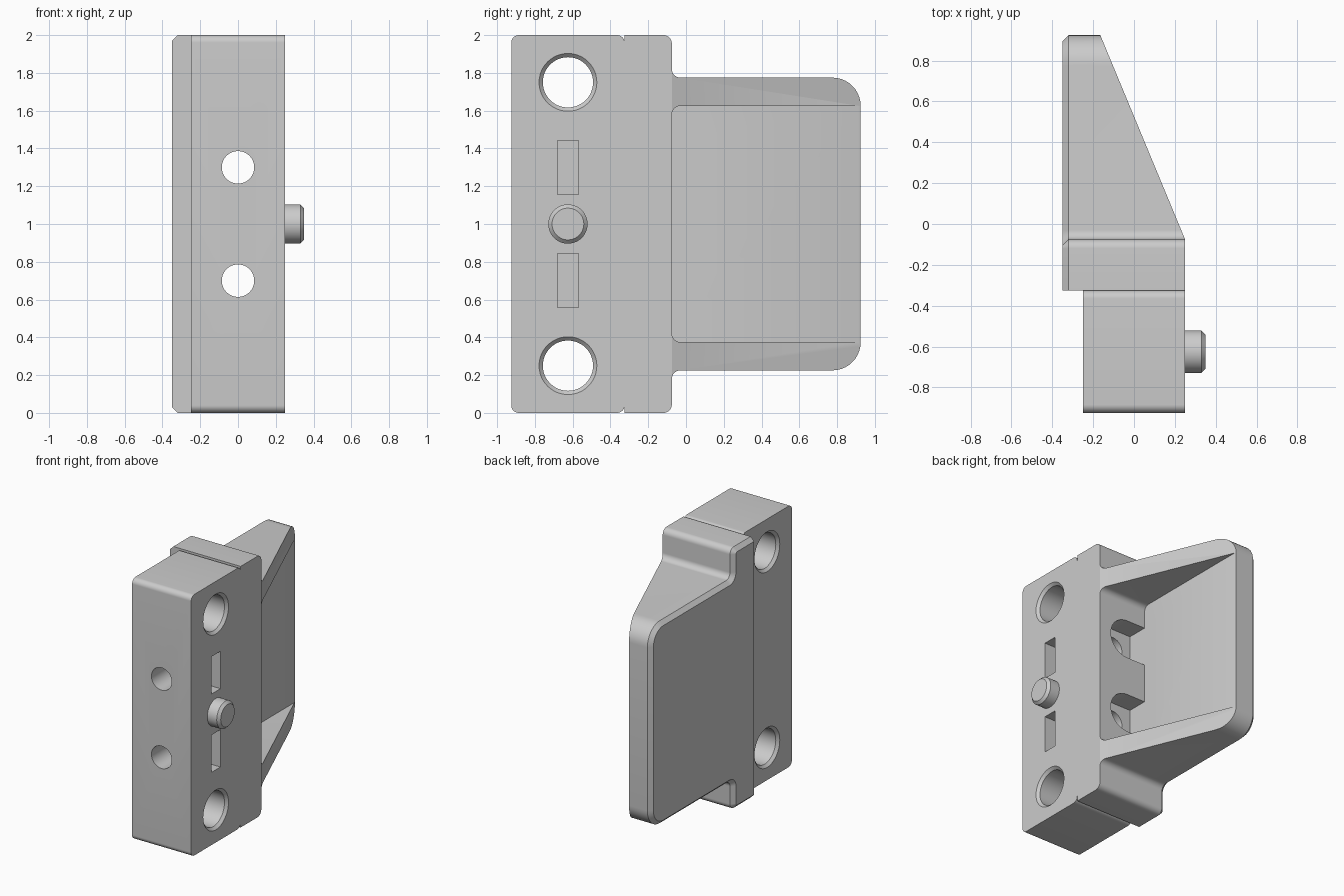
import bpy, bmesh
from math import cos, sin, pi
from mathutils import Vector

if "Cube" in bpy.data.objects:
    bpy.data.objects.remove(bpy.data.objects["Cube"])


def loft(name, rings):
    """Closed solid through matching rings of 3D points."""
    bm = bmesh.new()
    rows = [[bm.verts.new(p) for p in ring] for ring in rings]
    n = len(rows[0])
    for a, b in zip(rows, rows[1:]):
        for i in range(n):
            j = (i + 1) % n
            bm.faces.new((a[i], a[j], b[j], b[i]))
    bm.faces.new(rows[0])
    bm.faces.new(rows[-1])
    bmesh.ops.recalc_face_normals(bm, faces=bm.faces)
    mesh = bpy.data.meshes.new(name)
    bm.to_mesh(mesh)
    bm.free()
    ob = bpy.data.objects.new(name, mesh)
    bpy.context.collection.objects.link(ob)
    return ob


def fillet(path, steps=10):
    """Rounded inner corners (u, v, radius) of a right-angled open path, ends dropped."""
    out = []
    for a, b, c in zip(path, path[1:], path[2:]):
        p, r = Vector(b[:2]), b[2]
        d1 = (Vector(a[:2]) - p).normalized()
        d2 = (Vector(c[:2]) - p).normalized()
        for k in range(steps + 1):
            t = k / steps * pi / 2
            out.append(p + d1 * r * (1 - sin(t)) + d2 * r * (1 - cos(t)))
    return [tuple(p) for p in out]


def outline(c):
    """Side outline in y, z; c insets the pad and plate for the back chamfer."""
    y, z, e = -0.075 - c, 1.775 - c, 0.925 - c
    half = fillet([(-0.925, 1), (-0.925, 2, 0.04), (-0.325, 2, 0.04), (-0.325, 1)])
    half.append((-0.325, 2 - c))
    half += fillet([(-0.325, 2 - c), (y, 2 - c, 0.045 - c), (y, z, 0.045 + c),
                    (e, z, 0.15 - c), (e, 1)])
    return half + [(u, 2 - v) for u, v in reversed(half)]


def along_x(pts, x):
    return [(x, u, v) for u, v in pts]


def circle(u, v, r, n=48):
    return [(u + r * cos(2 * pi * i / n), v + r * sin(2 * pi * i / n)) for i in range(n)]


def round_x(name, y, z, profile):
    """Turned shape about an x axis from (x, radius) pairs."""
    return loft(name, [along_x(circle(y, z, r), x) for x, r in profile])


def box(name, lo, hi):
    flat = [(lo[1], lo[2]), (hi[1], lo[2]), (hi[1], hi[2]), (lo[1], hi[2])]
    return loft(name, [along_x(flat, lo[0]), along_x(flat, hi[0])])


def cut(target, cutter):
    cutter.hide_render = True
    m = target.modifiers.new("cut", 'BOOLEAN')
    m.operation, m.solver, m.object = 'DIFFERENCE', 'EXACT', cutter
    bpy.context.view_layer.objects.active = target
    bpy.ops.object.modifier_apply(modifier=m.name)
    bpy.data.objects.remove(cutter, do_unlink=True)


def smooth(ob):
    bpy.ops.object.select_all(action='DESELECT')
    ob.select_set(True)
    bpy.context.view_layer.objects.active = ob
    bpy.ops.object.shade_smooth_by_angle(angle=pi / 6)


# Block, raised back pad and plate in one chamfered solid
body = loft("bracket_body", [along_x(outline(0), 0.25), along_x(outline(0), -0.32),
                             along_x(outline(0.03), -0.35)])

# Step behind the mounting block
cut(body, box("step_cutter", (-0.5, -1.1, -0.1), (-0.25, -0.325, 2.1)))

# Sloped tops of the two ribs
slope = [(0.2915, -0.175), (0.5, -0.175), (0.5, 1.025), (-0.2065, 1.025)]
cut(body, loft("slope_cutter", [[(x, y, z) for x, y in slope] for z in (0.1, 1.9)]))

# Pocket between the ribs
inner = fillet([(1.1, 0.375), (-0.075, 0.375, 0.045), (-0.075, 1.625, 0.045), (1.1, 1.625)])
inner = [(1.1, 0.375)] + inner + [(1.1, 1.625)]
cut(body, loft("pocket_cutter", [along_x(inner, -0.16), along_x(inner, 0.5)]))

for s in (-1, 1):
    z = 1 + s * 0.3
    # U-shaped screw head recess, open to the pocket floor
    u = [(0.15 * sin(pi * k / 24), z - 0.15 * cos(pi * k / 24)) for k in range(25)]
    u = [(-0.16, z - 0.15)] + u + [(-0.16, z + 0.15)]
    cut(body, loft("recess_cutter", [[(a, y, b) for a, b in u] for y in (-0.235, 0.0)]))
    # Screw hole from the front
    cut(body, loft("screw_cutter", [[(a, y, b) for a, b in circle(0, z, 0.086)]
                                    for y in (-1.1, -0.15)]))
    # Nut slot in the side face
    cut(body, box("slot_cutter", (-0.145, -0.68, z - 0.143), (0.4, -0.57, z + 0.143)))
    # Countersunk mounting hole through the block
    cut(body, round_x("mount_cutter", -0.625, 1 + s * 0.75,
                      [(0.27, 0.173), (0.23, 0.133), (-0.23, 0.133), (-0.27, 0.173)]))
smooth(body)

# Locating pin with chamfered tip
pin = round_x("locating_pin", -0.625, 1,
              [(0.24, 0.104), (0.33, 0.104), (0.35, 0.084)])
smooth(pin)
